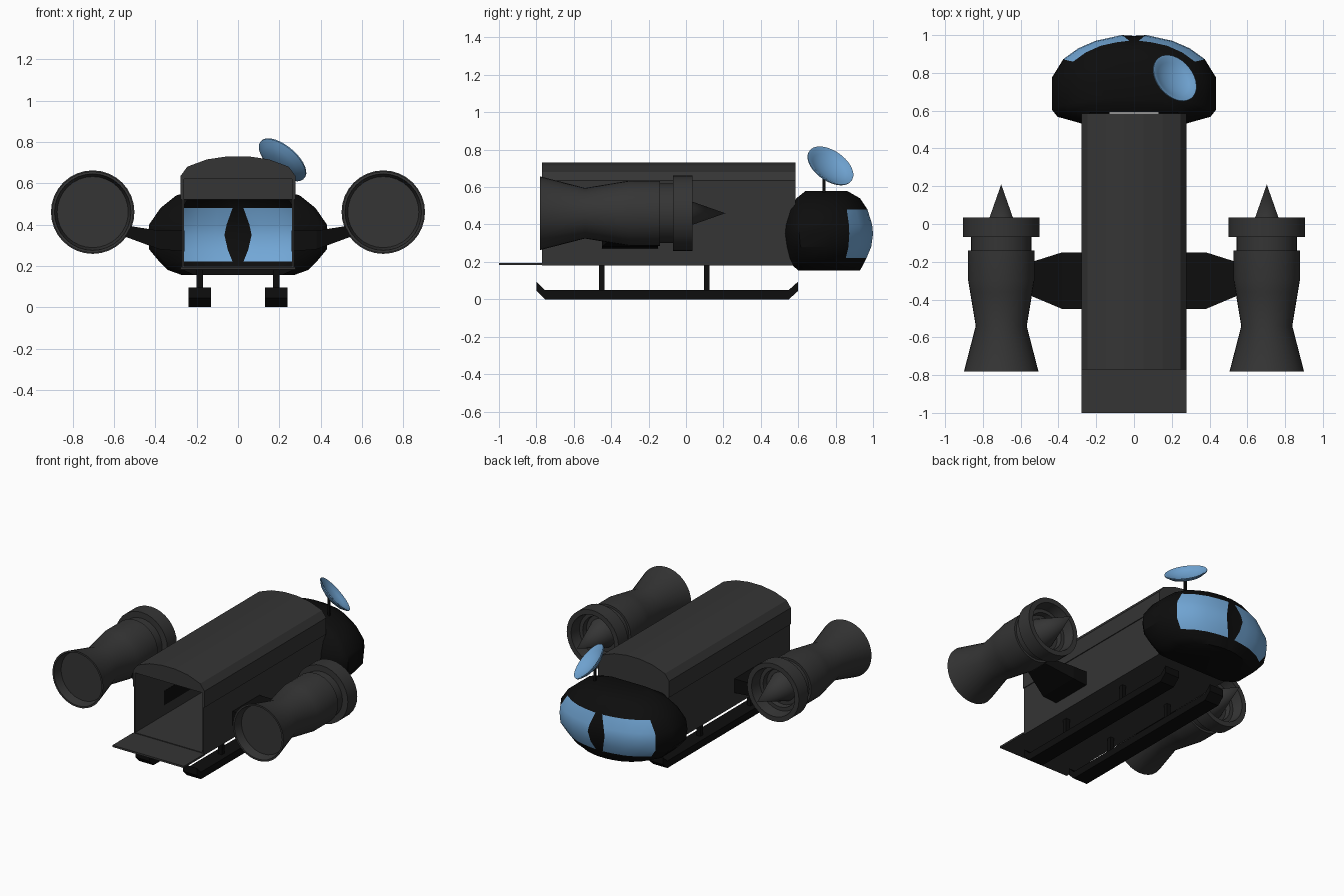
import bpy, bmesh, math
from mathutils import Vector, Matrix

if "Cube" in bpy.data.objects:
    bpy.data.objects.remove(bpy.data.objects["Cube"])


def material(name, rgb):
    m = bpy.data.materials.new(name)
    m.diffuse_color = (*rgb, 1)
    m.use_nodes = True
    m.node_tree.nodes["Principled BSDF"].inputs["Base Color"].default_value = m.diffuse_color
    return m


GREY = material("dark_grey", (0.035, 0.035, 0.035))
BLACK = material("black", (0.004, 0.004, 0.004))
BLUE = material("blue", (0.17, 0.39, 0.68))


def build(name, verts, faces, mat, smooth=None):
    bm = bmesh.new()
    vs = [bm.verts.new(v) for v in verts]
    for f in faces:
        bm.faces.new([vs[i] for i in f])
    bmesh.ops.remove_doubles(bm, verts=bm.verts, dist=1e-5)
    loose = [v for v in bm.verts if not v.link_faces]
    bmesh.ops.delete(bm, geom=loose, context='VERTS')
    bmesh.ops.recalc_face_normals(bm, faces=bm.faces)
    me = bpy.data.meshes.new(name)
    bm.to_mesh(me)
    bm.free()
    me.materials.append(mat)
    if smooth:
        me.shade_smooth()
        me.set_sharp_from_angle(angle=math.radians(smooth))
    ob = bpy.data.objects.new(name, me)
    bpy.context.collection.objects.link(ob)
    return ob


def loft(name, rings, mat, smooth=None):
    """Join equal closed rings and cap both ends."""
    n = len(rings[0])
    faces = [(r * n + i, r * n + (i + 1) % n, (r + 1) * n + (i + 1) % n, (r + 1) * n + i)
             for r in range(len(rings) - 1) for i in range(n)]
    faces += [tuple(range(n)), tuple(range((len(rings) - 1) * n, len(rings) * n))]
    return build(name, [p for ring in rings for p in ring], faces, mat, smooth)


def box(name, x, y, z, mat):
    return loft(name, [[(x[0], y[0], h), (x[1], y[0], h), (x[1], y[1], h), (x[0], y[1], h)]
                       for h in z], mat)


def lathe(name, profile, mat, n=32, smooth=30):
    """Revolve (radius, y) points around the y axis; radius 0 ends close the shape."""
    verts, faces = [], []
    for r, y in profile:
        verts += [(max(r, 1e-7) * math.cos(2 * math.pi * i / n), y,
                   max(r, 1e-7) * math.sin(2 * math.pi * i / n)) for i in range(n)]
    for k in range(len(profile) - 1):
        for i in range(n):
            j = (i + 1) % n
            a, b = k * n, (k + 1) * n
            if profile[k][0] == 0:
                faces.append((a, b + j, b + i))
            elif profile[k + 1][0] == 0:
                faces.append((a + i, a + j, b))
            else:
                faces.append((a + i, a + j, b + j, b + i))
    return build(name, verts, faces, mat, smooth)


# Cargo hull: open at the rear, with an opening into the cockpit
Y0, Y1 = -0.77, 0.585
box("hull_floor", (-0.27, 0.27), (Y0, Y1), (0.18, 0.2), GREY)
for s, side in ((-1, "left"), (1, "right")):
    box(side + "_hull_wall", (s * 0.262, s * 0.272), (Y0, Y1), (0.18, 0.52), GREY)
    box(side + "_hull_upper_wall", (s * 0.262, s * 0.278), (Y0, Y1), (0.52, 0.625), GREY)
box("hull_front_bulkhead", (-0.262, 0.262), (Y1 - 0.02, Y1), (0.52, 0.625), GREY)
arch = [(0.278, 0.62), (0.278, 0.635), (0.245, 0.68), (0.15, 0.715), (0.05, 0.73)]
arch += [(-x, z) for x, z in reversed(arch)]
loft("hull_roof", [[(x, y, z) for x, z in arch] for y in (Y0, Y1)], GREY)
box("rear_ramp", (-0.278, 0.278), (-1.0, Y0), (0.182, 0.195), GREY)

# Cockpit shell: horizontal outlines (z, half width, back y, front y)
levels = [(0.155, 0.27, 0.60, 0.93), (0.18, 0.34, 0.57, 0.945), (0.22, 0.38, 0.555, 0.965),
          (0.28, 0.43, 0.54, 0.99), (0.35, 0.435, 0.53, 1.0), (0.40, 0.43, 0.535, 0.995),
          (0.48, 0.375, 0.56, 0.97), (0.54, 0.30, 0.59, 0.93), (0.58, 0.17, 0.64, 0.86)]
mullion = [0.03, 0.03, 0.03, 0.05, 0.065, 0.055, 0.03, 0.03, 0.03]
outline = [(0.77, 0), (0.93, 0.08), (1, 0.16), (1, 0.52), (0.86, 0.73),
           (0.68, 0.85), (0.47, 0.935), (0.25, 0.98), (0.06, 1.0)]
verts = []
for (z, hx, yb, yf), gap in zip(levels, mullion):
    half = [(u * hx, yb + v * (yf - yb), z) for u, v in outline]
    half[0] = (min(0.27, half[0][0]), yb, z)
    half[-1] = (gap * hx / 0.43, yf, z)
    verts += half + [(0, yf - 0.004, z)] + [(-x, y, h) for x, y, h in reversed(half)]
N = 2 * len(outline) + 1
shell, panes = [], []
for r in range(len(levels) - 1):
    for c in range(N - 1):
        quad = (r * N + c, r * N + c + 1, (r + 1) * N + c + 1, (r + 1) * N + c)
        is_glass = 2 <= r < 6 and (4 <= c < 8 or 10 <= c < 14)
        (panes if is_glass else shell).append(quad)
top = (len(levels) - 1) * N
shell += [tuple(range(N)), tuple(range(top, top + N)),
          (top - N, top - 1, top + N - 1, top)]
build("cockpit_shell", verts, shell, BLACK, 35)
build("cockpit_windows", verts, panes, BLUE, 35)

# Engines, pylons and landing skids, mirrored left and right
nacelle = [(0, -0.72), (0.172, -0.72), (0.185, -0.78), (0.197, -0.78), (0.135, -0.54),
           (0.165, -0.36), (0.175, -0.30), (0.175, -0.14), (0.16, -0.14), (0.16, -0.07),
           (0.202, -0.07), (0.202, 0.035), (0.168, 0.035), (0.155, -0.04), (0.13, -0.04),
           (0.125, -0.075), (0, -0.075)]
skid = [(-0.8, 0.095), (-0.8, 0.045), (-0.755, 0), (0.55, 0), (0.6, 0.045),
        (0.6, 0.095), (0.55, 0.05), (-0.755, 0.05)]
pylon = [(0.26, -0.45, -0.15, 0.27, 0.37), (0.38, -0.45, -0.15, 0.28, 0.37),
         (0.57, -0.37, -0.21, 0.35, 0.40)]
for s, side in ((-1, "left"), (1, "right")):
    for ob in (lathe(side + "_engine", nacelle, GREY),
               lathe(side + "_intake_cone", [(0, -0.075), (0.1, -0.075), (0, 0.21)], GREY)):
        ob.location = (s * 0.703, 0, 0.46)
    loft(side + "_pylon", [[(s * x, a, b), (s * x, c, b), (s * x, c, d), (s * x, a, d)]
                           for x, a, c, b, d in pylon], BLACK)
    loft(side + "_skid", [[(s * x, y, z) for y, z in skid] for x in (0.13, 0.24)], BLACK)
    for y, where in ((-0.45, "rear"), (0.11, "fore")):
        box(f"{side}_{where}_skid_strut", (s * 0.17, s * 0.2), (y - 0.015, y + 0.015),
            (0.04, 0.19), BLACK)

# Tilted dish antenna on a short post
dish = lathe("dish_antenna", [(0, -0.03), (0.06, -0.024), (0.105, -0.01), (0.138, 0.012),
                              (0.138, 0.018), (0.125, 0.016), (0.1, 0.002), (0.055, -0.012),
                              (0, -0.018)], BLUE)
turn = Vector((0, 1, 0)).rotation_difference(Vector((0.57, 0.475, 0.675)))
dish.matrix_world = Matrix.Translation((0.207, 0.765, 0.703)) @ turn.to_matrix().to_4x4()
box("dish_post", (0.185, 0.2), (0.73, 0.745), (0.55, 0.695), BLACK)
